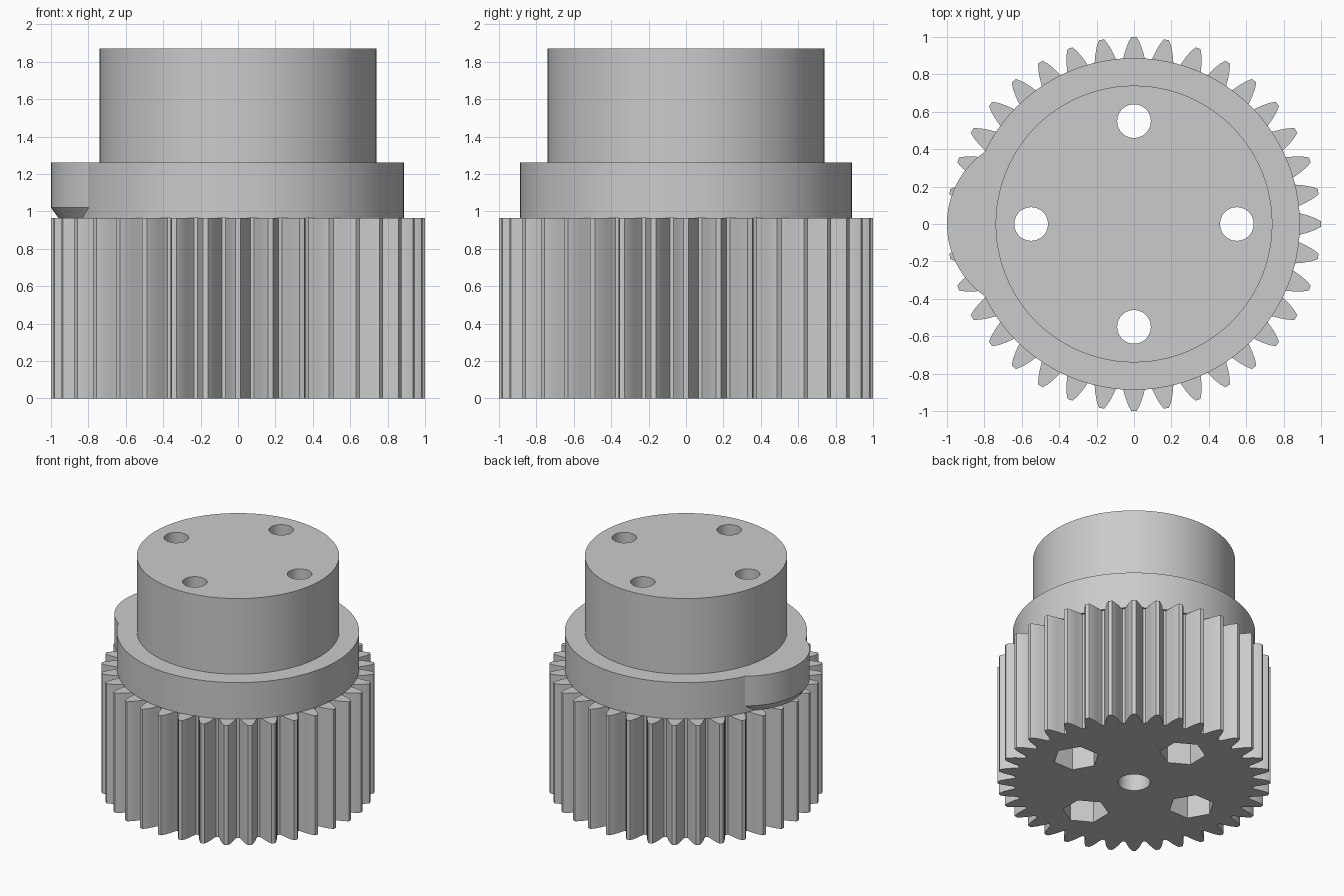
import bpy, bmesh, math

if "Cube" in bpy.data.objects:
    bpy.data.objects.remove(bpy.data.objects["Cube"])

GEAR_TOP, COLLAR_TOP, HUB_TOP = 0.965, 1.26, 1.87
TEETH = 36
BOLT_RADIUS = 0.55

grey = bpy.data.materials.new("plain grey")
grey.use_nodes = True
grey.diffuse_color = (0.6, 0.6, 0.6, 1)
grey.node_tree.nodes["Principled BSDF"].inputs["Base Color"].default_value = grey.diffuse_color


def circle(radius, sides=96, x=0, y=0, turn=0):
    return [(x + radius * math.cos(turn + math.tau * i / sides),
             y + radius * math.sin(turn + math.tau * i / sides)) for i in range(sides)]


def loft(name, layers):
    """Closed solid through a stack of (outline, height) layers."""
    bm = bmesh.new()
    rings = [[bm.verts.new((x, y, z)) for x, y in outline] for outline, z in layers]
    for low, high in zip(rings, rings[1:]):
        for i in range(len(low)):
            j = (i + 1) % len(low)
            bm.faces.new((low[i], low[j], high[j], high[i]))
    bm.faces.new(rings[0][::-1])
    bm.faces.new(rings[-1])
    mesh = bpy.data.meshes.new(name)
    bm.to_mesh(mesh)
    bm.free()
    mesh.materials.append(grey)
    obj = bpy.data.objects.new(name, mesh)
    bpy.context.collection.objects.link(obj)
    return obj


def combine(obj, tool, operation):
    bpy.context.view_layer.objects.active = obj
    mod = obj.modifiers.new("combine", "BOOLEAN")
    mod.operation, mod.solver, mod.object = operation, "EXACT", tool
    bpy.ops.object.modifier_apply(modifier=mod.name)


# Toothed wheel: (radius, half width) steps up one curved flank
flank = [(0.87, 0.066), (0.89, 0.057), (0.93, 0.046), (0.97, 0.031), (0.99, 0.02), (1.0, 0.014)]
side = [(r, -w) for r, w in flank] + [(r, w) for r, w in reversed(flank)]
outline = []
for t in range(TEETH):
    for r, w in side:
        a = math.tau * t / TEETH + w / r
        outline.append((r * math.cos(a), r * math.sin(a)))
gear = loft("toothed_wheel", [(outline, 0), (outline, GEAR_TOP)])

# Collar with a chamfered lobe on the right side
collar = loft("collar", [(circle(0.887), GEAR_TOP), (circle(0.887), COLLAR_TOP)])
lobe = loft("lobe", [(circle(r, x=-0.53), z)
                     for r, z in ((0.43, GEAR_TOP), (0.47, 1.02), (0.47, COLLAR_TOP))])
combine(collar, lobe, "UNION")
bpy.data.objects.remove(lobe)

# Upper hub
hub = loft("hub", [(circle(0.74), COLLAR_TOP), (circle(0.74), HUB_TOP)])

# Four bolt holes with hexagonal pockets underneath
for k in range(4):
    a = k * math.pi / 2
    x, y = BOLT_RADIUS * math.cos(a), BOLT_RADIUS * math.sin(a)
    bolt = circle(0.09, 40, x, y)
    hole = loft("bolt_hole_cutter", [(bolt, -0.1), (bolt, HUB_TOP + 0.1)])
    for part in (gear, collar, hub):
        combine(part, hole, "DIFFERENCE")
    nut = circle(0.17, 6, x, y, a)
    pocket = loft("nut_pocket_cutter", [(nut, -0.1), (nut, 0.4)])
    combine(gear, pocket, "DIFFERENCE")
    bpy.data.objects.remove(hole)
    bpy.data.objects.remove(pocket)

# Central shaft bore from below
bore = loft("shaft_cutter", [(circle(0.118, 48), -0.1), (circle(0.118, 48), 0.6)])
combine(gear, bore, "DIFFERENCE")
bpy.data.objects.remove(bore)

# Smooth curved walls, crisp edges
bpy.ops.object.select_all(action="DESELECT")
for part in (gear, collar, hub):
    part.select_set(True)
    bpy.context.view_layer.objects.active = part
bpy.ops.object.shade_smooth_by_angle(angle=math.radians(20))
